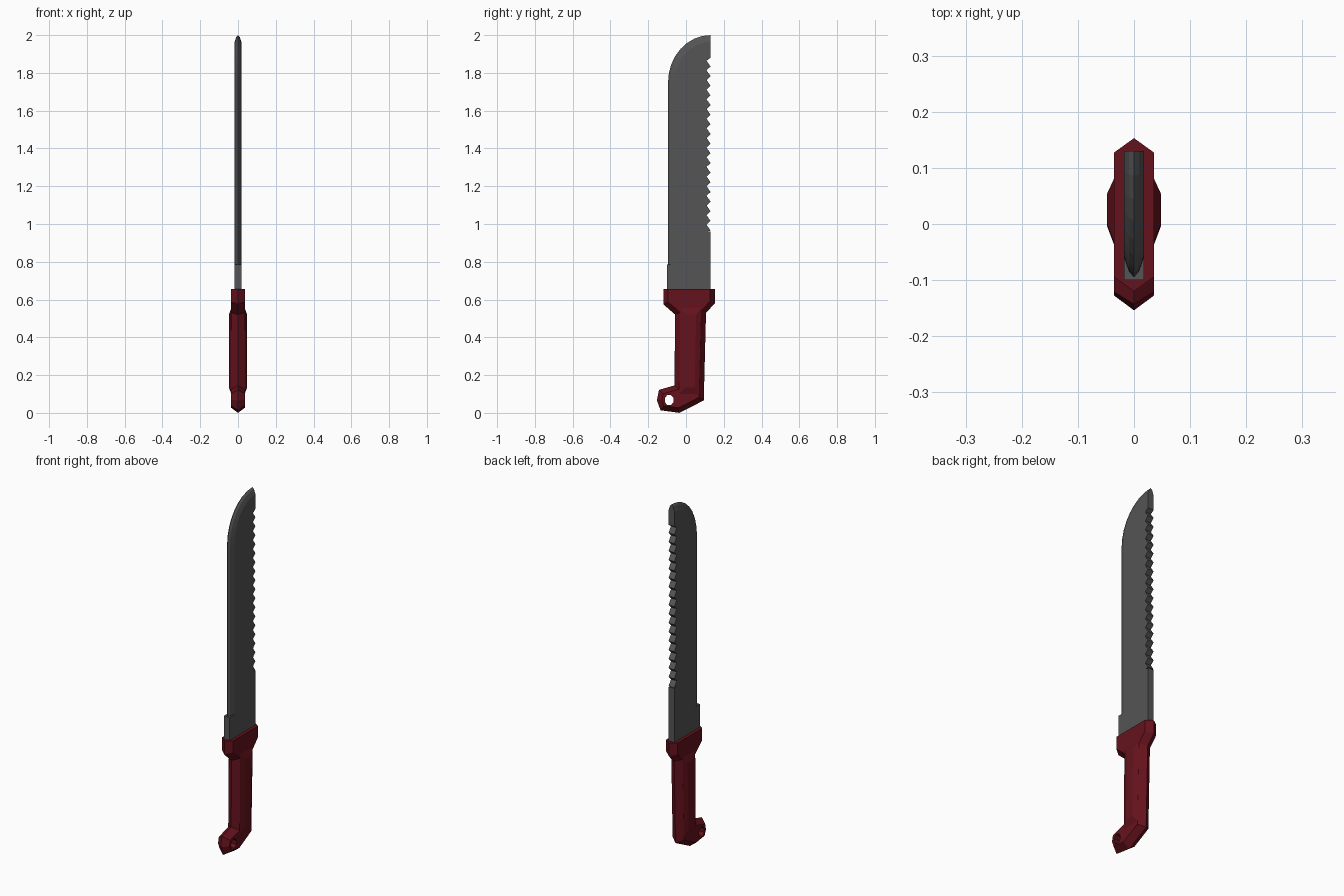
import bpy, bmesh, math
from mathutils import Vector

if "Cube" in bpy.data.objects:
    bpy.data.objects.remove(bpy.data.objects["Cube"])


def material(name, rgb):
    m = bpy.data.materials.new(name)
    m.diffuse_color = (*rgb, 1)
    m.use_nodes = True
    m.node_tree.nodes["Principled BSDF"].inputs["Base Color"].default_value = m.diffuse_color
    return m


STEEL = material("dark_steel", (0.09, 0.09, 0.09))
RED = material("dark_red", (0.13, 0.006, 0.012))


def finish(name, bm, mat):
    bmesh.ops.recalc_face_normals(bm, faces=bm.faces[:])
    mesh = bpy.data.meshes.new(name)
    bm.to_mesh(mesh)
    bm.free()
    ob = bpy.data.objects.new(name, mesh)
    bpy.context.collection.objects.link(ob)
    if mat:
        mesh.materials.append(mat)
    return ob


def loft(name, rings, mat):
    """Join equal-length closed rings of (x, y, z) points and cap both ends."""
    bm = bmesh.new()
    vs = [[bm.verts.new(p) for p in r] for r in rings]
    n = len(vs[0])
    for a, b in zip(vs, vs[1:]):
        for i in range(n):
            j = (i + 1) % n
            quad = list(dict.fromkeys((a[i], a[j], b[j], b[i])))
            bm.faces.new(quad)
    bm.faces.new(vs[0])
    bm.faces.new(vs[-1])
    bmesh.ops.remove_doubles(bm, verts=bm.verts[:], dist=1e-5)
    return finish(name, bm, mat)


def inset(poly, d):
    """Mitred inward offset of a counter-clockwise polygon."""
    out = []
    for i, p in enumerate(poly):
        p, a, b = Vector(p), Vector(poly[i - 1]), Vector(poly[(i + 1) % len(poly)])
        e1, e2 = (p - a).normalized(), (b - p).normalized()
        n1, n2 = Vector((-e1.y, e1.x)), Vector((-e2.y, e2.x))
        q = p + (n1 + n2) * d / (1 + n1.dot(n2))
        out.append((q.x, q.y))
    return out


# Blade: two-stage bevelled cutting edge, sawtooth spine
T, SPINE, HEEL = 0.018, 0.13, 0.785


def edge_curve(d):
    pts = [(-0.095 + d, HEEL)]
    for i in range(9):
        a = math.radians(90 * i / 8)
        pts.append((SPINE - (0.225 - d) * math.cos(a), 1.75 + (0.25 - d) * math.sin(a)))
    return pts


TEETH, Z0, Z1 = 18, 0.96, 1.88
pitch = (Z1 - Z0) / TEETH
spine = [(SPINE, Z1)]
for k in range(TEETH):
    z = Z1 - k * pitch
    spine += [(SPINE - 0.021, z - pitch * 0.3), (SPINE, z - pitch * 0.9)]
spine += [(SPINE - 0.021, Z0), (SPINE, Z0), (SPINE, HEEL)]

bm = bmesh.new()
levels = [(0.036, -T), (0.010, -0.009), (0.0, 0.0), (0.010, 0.009), (0.036, T)]
edge = [[bm.verts.new((x, y, z)) for y, z in edge_curve(d)] for d, x in levels]
back = [[bm.verts.new((x, y, z)) for y, z in spine] for x in (-T, T)]
for a, b in zip(edge, edge[1:]):
    for i in range(len(a) - 1):
        bm.faces.new((a[i], a[i + 1], b[i + 1], b[i]))
for i in range(len(spine) - 1):
    bm.faces.new((back[0][i], back[0][i + 1], back[1][i + 1], back[1][i]))
bm.faces.new(edge[0] + back[0])
bm.faces.new(edge[-1] + back[1])
bm.faces.new([e[-1] for e in edge] + [back[1][0], back[0][0]])
bm.faces.new([e[0] for e in edge] + [back[1][-1], back[0][-1]])
finish("blade", bm, STEEL)

# Unsharpened blade base
base = [(-0.10, 0.64), (SPINE, 0.64), (SPINE, HEEL), (-0.10, HEEL)]
loft("blade_base", [[(x, y, z) for y, z in base] for x in (-T, T)], STEEL)

# Handle: guard, grip and hooked pommel, ridged along the centre plane
TOP = 0.655
outline = [(-0.12, TOP), (-0.12, 0.575), (-0.057, 0.52), (-0.062, 0.145),
           (-0.143, 0.122), (-0.154, 0.066), (-0.135, 0.014), (-0.035, 0.0),
           (0.094, 0.066), (0.106, 0.53), (0.153, 0.58), (0.153, TOP)]
flat = inset(outline, 0.026)
flat[0], flat[-1] = (flat[0][0], TOP), (flat[-1][0], TOP)
W = 0.036
handle = loft("handle", [[(x, y, z) for y, z in p]
                         for x, p in ((-W, flat), (0, outline), (W, flat))], RED)

# Lanyard hole
hole = [(-0.089 + 0.025 * math.cos(a), 0.068 + 0.029 * math.sin(a))
        for a in (math.radians(22.5 + 45 * i) for i in range(8))]
cutter = loft("lanyard_hole_cutter", [[(x, y, z) for y, z in hole] for x in (-0.1, 0.1)], None)
cutter.hide_render = True
cutter.hide_set(True)
mod = handle.modifiers.new("lanyard_hole", "BOOLEAN")
mod.operation, mod.solver, mod.object = "DIFFERENCE", "EXACT", cutter

# Raised palm swells on both sides of the grip
low = [(-0.036, 0.10), (0.068, 0.10), (0.080, 0.555), (-0.031, 0.555)]
high = [(-0.004, 0.135), (0.046, 0.135), (0.054, 0.52), (0.0, 0.52)]
for side, s in (("left", -1), ("right", 1)):
    loft("grip_swell_" + side, [[(s * x, y, z) for y, z in p]
                                for x, p in ((0.03, low), (W, low), (0.048, high))], RED)
